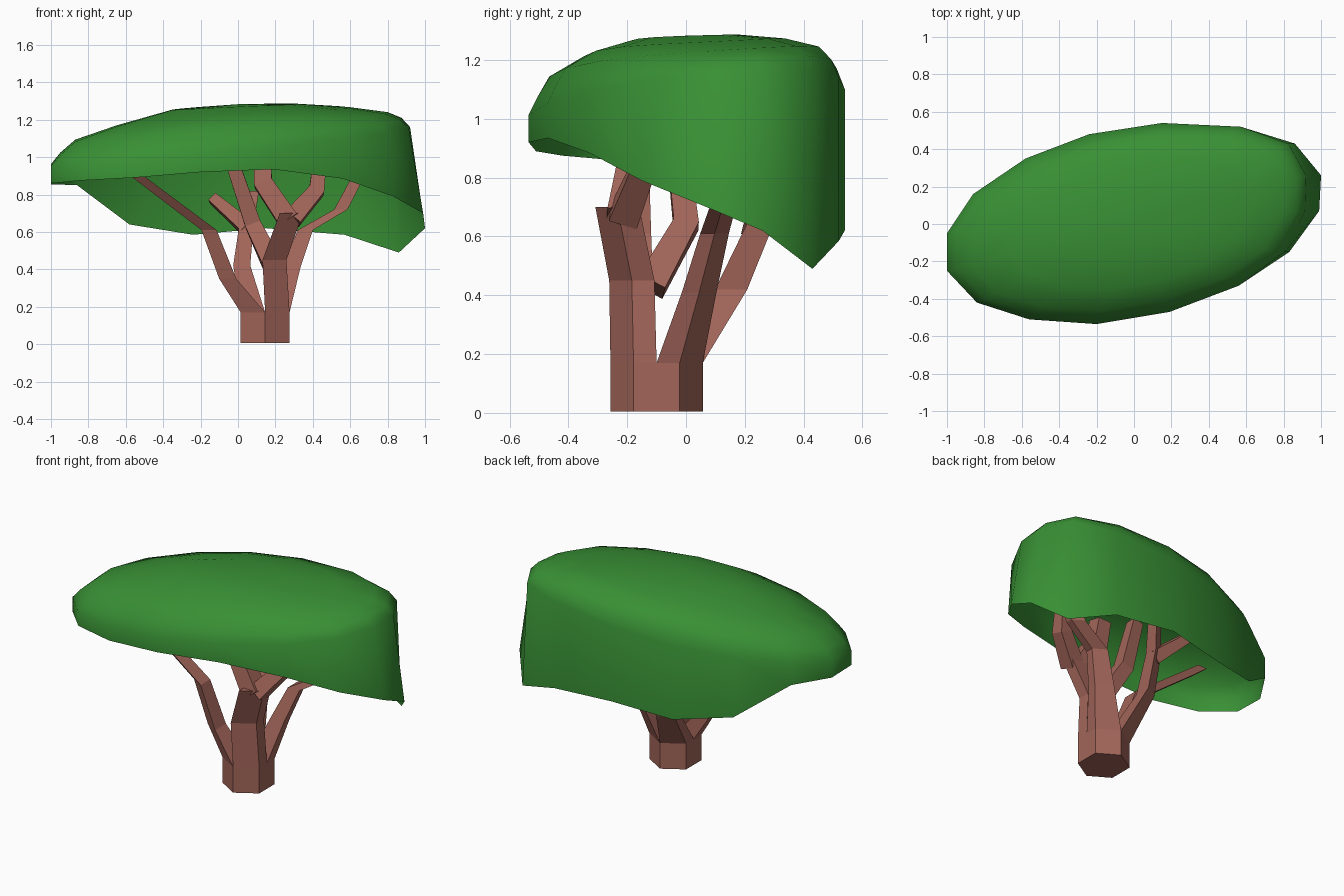
import bpy, bmesh, math
from mathutils import Vector

if "Cube" in bpy.data.objects:
    bpy.data.objects.remove(bpy.data.objects["Cube"])


def material(name, color):
    m = bpy.data.materials.new(name)
    m.diffuse_color = (*color, 1)
    m.use_nodes = True
    m.node_tree.nodes["Principled BSDF"].inputs["Base Color"].default_value = m.diffuse_color
    return m


BARK = material("bark", (0.36, 0.13, 0.10))
LEAF = material("leaf", (0.04, 0.28, 0.035))


def finish(name, bm, mat):
    bmesh.ops.recalc_face_normals(bm, faces=bm.faces)
    me = bpy.data.meshes.new(name)
    bm.to_mesh(me)
    bm.free()
    me.materials.append(mat)
    ob = bpy.data.objects.new(name, me)
    bpy.context.collection.objects.link(ob)
    return ob


def bridge(bm, a, b):
    n = len(a)
    for i in range(n):
        bm.faces.new((a[i], a[(i + 1) % n], b[(i + 1) % n], b[i]))


def loft(name, rings, caps=True):
    bm = bmesh.new()
    rings = [[bm.verts.new(p) for p in r] for r in rings]
    for a, b in zip(rings, rings[1:]):
        bridge(bm, a, b)
    if caps:
        bm.faces.new(rings[0])
        bm.faces.new(rings[-1])
    return finish(name, bm, BARK)


# Trunk: hexagonal stump
Z = .17
HEX = [Vector((.145 + .157 * math.sin(k * math.pi / 3) * .96,
               -.1 + .157 * math.cos(k * math.pi / 3), 0)) for k in range(6)]
UP = Vector((0, 0, Z))
loft("trunk", [[p + Vector((0, 0, .005)) for p in HEX], [p + UP for p in HEX]])


def main_branch(name, base, path):
    """Carry one quarter of the stump's top upward: path of (x, y, z, scale)."""
    c = sum(base, Vector()) / len(base)
    rings = [[p + UP for p in base]]
    for x, y, z, s in path:
        rings.append([Vector((x, y, z)) + (p - c) * s for p in base])
    loft(name, rings)


mid = Vector((.145, -.1, 0))
right, left = (HEX[1] + HEX[2]) / 2, (HEX[4] + HEX[5]) / 2
main_branch("front_branch", [mid, right, HEX[2], HEX[3]],
            [(.195, -.165, .45, .98), (.285, -.215, .70, .95)])
main_branch("right_branch", [mid, HEX[0], HEX[1], right],
            [(.285, .03, .41, .75), (.36, .085, .61, .62),
             (.55, .12, .72, .55), (.655, .15, .92, .5)])
main_branch("left_branch", [mid, HEX[3], HEX[4], left],
            [(-.055, -.15, .35, .7), (-.155, -.155, .61, .62),
             (-.54, -.16, .9, .55), (-.63, -.16, .97, .5)])
main_branch("back_branch", [mid, left, HEX[5], HEX[0]],
            [(.02, .14, .42, .7), (.045, .24, .64, .58), (.08, .29, .82, .5)])


def fork(name, path):
    """Four-sided tapered tube through (x, y, z, radius) points."""
    pts = [Vector(p[:3]) for p in path]
    rings = []
    for i, p in enumerate(pts):
        t = (pts[min(i + 1, len(pts) - 1)] - pts[max(i - 1, 0)]).normalized()
        q = Vector((0, 0, 1)).rotation_difference(t)
        r = path[i][3]
        rings.append([p + q @ Vector((r * a, r * b, 0))
                      for a, b in ((1, 1), (-1, 1), (-1, -1), (1, -1))])
    loft(name, rings)


# Upper forks
fork("front_fork_left", [(.27, -.215, .66, .055), (.135, -.18, .86, .05), (.13, -.15, 1.0, .045)])
fork("front_fork_right", [(.29, -.21, .67, .05), (.42, -.15, .82, .042), (.44, -.11, 1.0, .035)])
fork("middle_branch", [(.18, -.12, .43, .05), (.08, .0, .64, .043), (-.04, -.04, 1.0, .035)])
fork("back_fork", [(.05, .23, .62, .04), (-.135, .34, .78, .027)])

# Canopy rim: sixteen-sided oblique oval with a wavy lower edge
RIM = [(-1, -.05, .855), (-.86, .16, .85), (-.58, .35, .64), (-.24, .48, .585),
       (.15, .54, .62), (.57, .52, .585), (.86, .43, .49), (1, .26, .62),
       (.99, .07, .70), (.83, -.15, .79), (.56, -.33, .885), (.19, -.47, .935),
       (-.20, -.535, .92), (-.56, -.51, .89), (-.84, -.42, .875), (-1, -.25, .86)]
# Dome rings: scale, height, slope x, slope y, sag with x squared
DOME = [(1, 1.06, .095, .05, 0), (.95, 1.122, .09, .07, .01),
        (.87, 1.188, .075, .065, .035), (.65, 1.24, .067, .05, .06),
        (.35, 1.275, .04, .03, .05)]

# Canopy: open-bottomed shell, wall then tilted dome
bm = bmesh.new()
prev = [bm.verts.new(p) for p in RIM]
for s, h, kx, ky, sag in DOME:
    ring = []
    for x, y, _ in RIM:
        x = (x - .5 * max(0, x - .6) ** 2) * s
        y *= s
        ring.append(bm.verts.new((x, y, h + kx * x + ky * y - sag * x * x)))
    bridge(bm, prev, ring)
    prev = ring
top = bm.verts.new((0, 0, 1.283))
for i in range(16):
    bm.faces.new((prev[i], prev[(i + 1) % 16], top))
canopy = finish("canopy", bm, LEAF)
# open shell: make sure the outside faces outward
if max(canopy.data.polygons, key=lambda f: f.center.z).normal.z < 0:
    canopy.data.flip_normals()
for f in canopy.data.polygons:
    f.use_smooth = True
